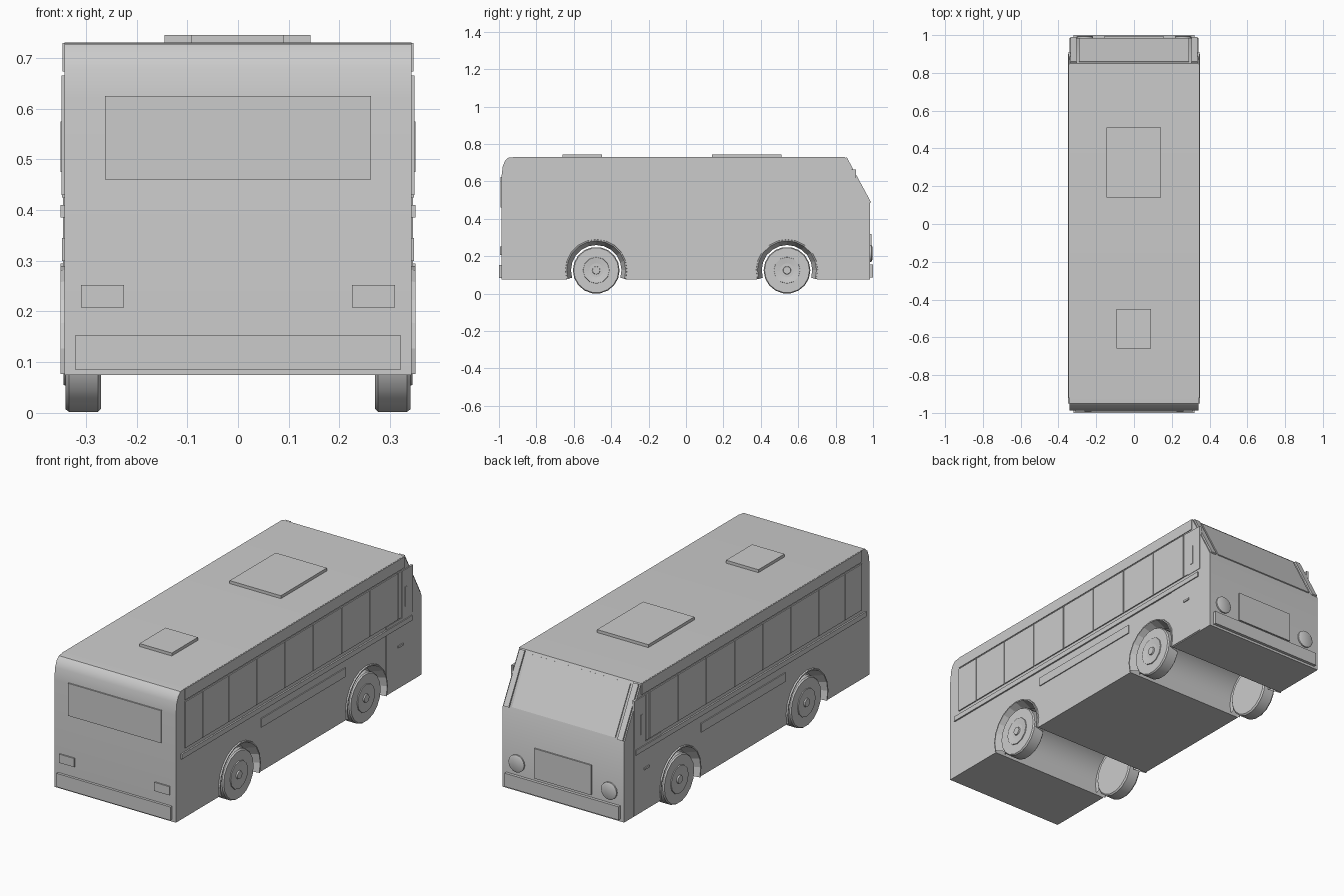
import bpy, bmesh
from math import sin, cos, pi, radians

if "Cube" in bpy.data.objects:
    bpy.data.objects.remove(bpy.data.objects["Cube"])


def make(name, bm, smooth=None):
    bmesh.ops.recalc_face_normals(bm, faces=bm.faces)
    me = bpy.data.meshes.new(name)
    bm.to_mesh(me)
    bm.free()
    ob = bpy.data.objects.new(name, me)
    bpy.context.collection.objects.link(ob)
    if smooth:
        bpy.ops.object.select_all(action='DESELECT')
        ob.select_set(True)
        bpy.context.view_layer.objects.active = ob
        bpy.ops.object.shade_smooth_by_angle(angle=radians(smooth))
    return ob


def prism(name, pts, x0, x1, smooth=None):
    """Extrude a (y, z) outline from x0 to x1."""
    bm = bmesh.new()
    f = bm.faces.new([bm.verts.new((x0, y, z)) for y, z in pts])
    ext = bmesh.ops.extrude_face_region(bm, geom=[f])['geom']
    bmesh.ops.translate(bm, vec=(x1 - x0, 0, 0),
                        verts=[v for v in ext if isinstance(v, bmesh.types.BMVert)])
    return make(name, bm, smooth)


def box(name, x0, x1, y0, y1, z0, z1):
    return prism(name, [(y0, z0), (y1, z0), (y1, z1), (y0, z1)], x0, x1)


def lathe(name, prof, y, z, s, a0=0, a1=2 * pi, n=16, smooth=35):
    """Spin (radius, x) points about an axis along x."""
    bm = bmesh.new()
    full = abs(a1 - a0 - 2 * pi) < 1e-4
    count = n if full else n + 1
    rings = []
    for i in range(count):
        a = a0 + (a1 - a0) * i / n
        rings.append([bm.verts.new((s * x, y + r * cos(a), z + r * sin(a))) for r, x in prof])
    for i in range(n):
        p, q = rings[i], rings[(i + 1) % count]
        for j in range(len(prof) - 1):
            bm.faces.new((p[j], p[j + 1], q[j + 1], q[j]))
    if full:
        bm.faces.new([r[0] for r in rings])
        bm.faces.new([r[-1] for r in rings])
    return make(name, bm, smooth)


WHEELS = (-0.48, 0.54)
AXLE_Z, ARCH_R, FLOOR = 0.125, 0.16, 0.075

# Body shell: side outline with both wheel tunnels
outline = [(-0.987, FLOOR)]
for wy in WHEELS:
    outline.append((wy - ARCH_R, FLOOR))
    outline += [(wy - ARCH_R * cos(pi * i / 12), AXLE_Z + ARCH_R * sin(pi * i / 12))
                for i in range(13)]
    outline.append((wy + ARCH_R, FLOOR))
outline += [(0.985, FLOOR), (0.985, 0.48), (0.85, 0.73), (-0.92, 0.73),
            (-0.95, 0.727), (-0.968, 0.71), (-0.98, 0.68), (-0.987, 0.62)]
prism("body", outline, -0.342, 0.342, 30)


# Windscreen parts follow the sloped front
def on_slope(name, t0, t1, h, x0, x1):
    def pt(t, o):
        return (0.85 + 0.135 * t + 0.88 * o, 0.73 - 0.25 * t + 0.475 * o)
    return prism(name, [pt(t0, -0.005), pt(t1, -0.005), pt(t1, h), pt(t0, h)], x0, x1)


on_slope("windscreen", 0.05, 0.96, 0.005, -0.29, 0.29)

for s in (-1, 1):
    side = "right" if s > 0 else "left"

    def panel(name, y0, y1, z0, z1, x=0.347):
        return box(f"{side}_{name}", s * 0.335, s * x, y0, y1, z0, z1)

    # Windscreen pillar
    on_slope(f"{side}_windscreen_pillar", 0.02, 0.98, 0.008, s * 0.305, s * 0.335)

    # Side windows
    cuts = [-0.92, -0.782, -0.57, -0.345, -0.12, 0.107, 0.335, 0.56, 0.79]
    for i in range(len(cuts) - 1):
        panel(f"window_{i + 1}", cuts[i] + 0.002, cuts[i + 1] - 0.002, 0.43, 0.665, 0.348)
    panel("window_post", 0.792, 0.818, 0.43, 0.665)

    # Front door with upper quarter panel, handle and grab bar
    panel("door", 0.698, 0.91, 0.08, 0.425, 0.345)
    panel("quarter_panel", 0.82, 0.91, 0.425, 0.663, 0.347)
    panel("door_handle", 0.79, 0.83, 0.285, 0.295, 0.35)
    panel("grab_bar", 0.845, 0.86, 0.475, 0.575, 0.35)

    # Trim stripe, luggage panel and roof gutter
    panel("stripe", -0.95, 0.9, 0.385, 0.41, 0.35)
    panel("luggage_panel", -0.305, 0.37, 0.3, 0.345)
    panel("gutter", -0.92, 0.848, 0.673, 0.729, 0.346)

    # Wheels, hubs and flared arches
    for wy, end in zip(WHEELS, ("rear", "front")):
        lathe(f"{side}_{end}_tyre",
              [(0.118, 0.27), (0.125, 0.276), (0.125, 0.333), (0.12, 0.34), (0.072, 0.34)],
              wy, AXLE_Z, s, n=18)
        lathe(f"{side}_{end}_hub", [(0.072, 0.335), (0.07, 0.344), (0.022, 0.338),
                                    (0.02, 0.347)], wy, AXLE_Z, s, n=12)
        lathe(f"{side}_{end}_arch", [(0.166, 0.335), (0.164, 0.35), (0.158, 0.35), (0.135, 0.29),
                                     (0.158, 0.29)],
              wy, AXLE_Z, s, radians(-17), radians(197), 12, None)

    # Round headlight (spun about x, then turned to face forwards)
    lamp = lathe(f"{side}_headlight", [(0.044, 0), (0.044, 0.012), (0.036, 0.016)], 0, 0, 1, n=16)
    lamp.rotation_euler = (0, 0, pi / 2)
    lamp.location = (s * 0.26, 0.98, 0.216)

    # Tail light
    box(f"{side}_tail_light", s * 0.225, s * 0.31, -0.994, -0.98, 0.208, 0.252)

# Front grille and bumpers
box("grille", -0.16, 0.16, 0.975, 0.992, 0.168, 0.32)
box("front_bumper", -0.32, 0.32, 0.975, 1.0, 0.087, 0.155)
box("rear_bumper", -0.32, 0.32, -1.0, -0.975, 0.085, 0.154)

# Rear window
box("rear_window", -0.262, 0.262, -0.993, -0.975, 0.46, 0.625)

# Roof units
box("roof_unit_front", -0.145, 0.143, 0.14, 0.51, 0.725, 0.745)
box("roof_unit_rear", -0.092, 0.09, -0.66, -0.45, 0.725, 0.745)
